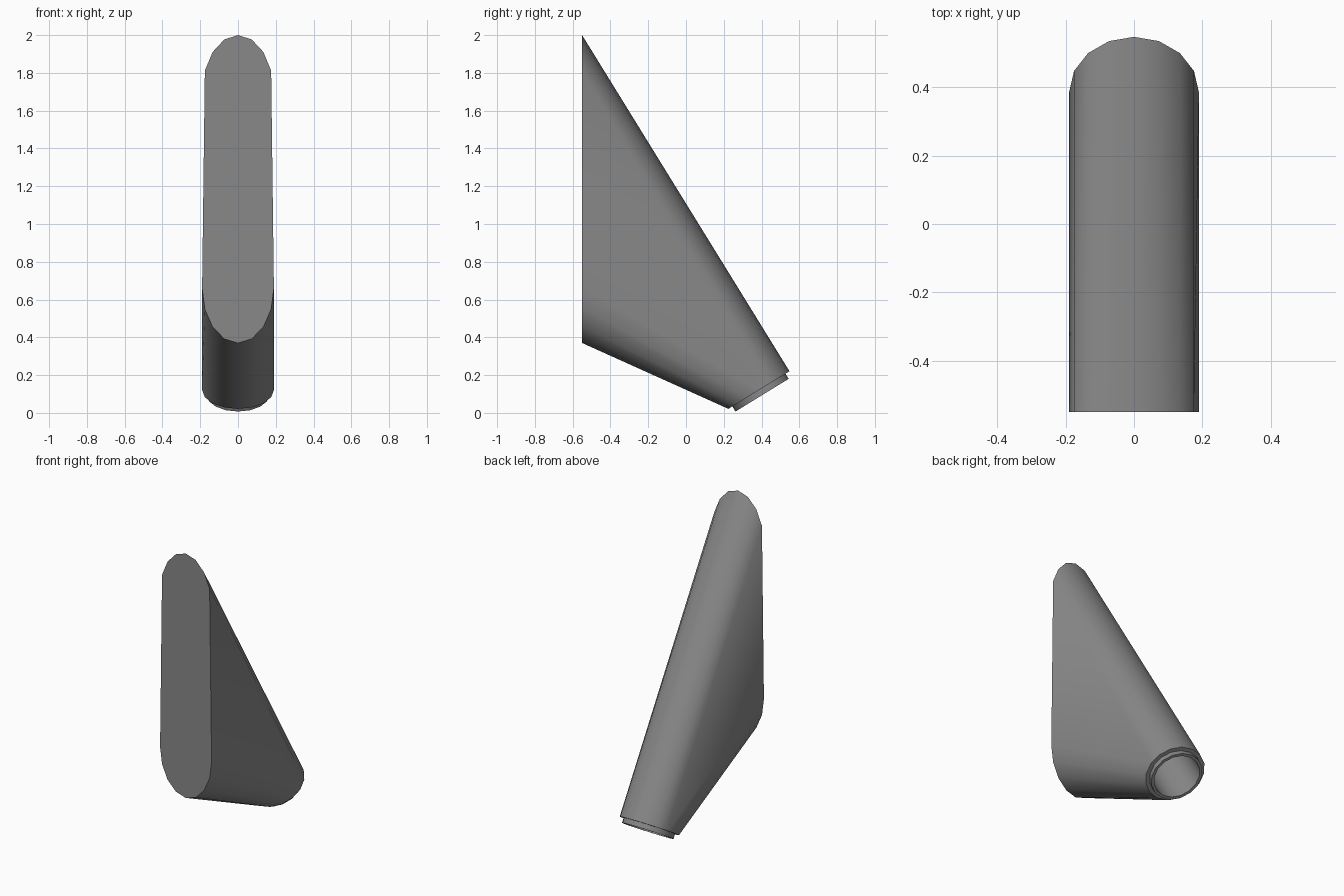
import bpy, bmesh, math
from mathutils import Vector

if "Cube" in bpy.data.objects:
    bpy.data.objects.remove(bpy.data.objects["Cube"])

N = 16                                   # sides of the tube
R = 0.19                                 # tube radius
FRONT_Y = -0.55
MOUTH = Vector((0, 0.386, 0.121))        # centre of the tube's lower end
UP = Vector((0, 0.852, 0.524))           # in-plane direction of the slanted mouth
AXIS = Vector((0, 0.524, -0.852))        # tube axis, pointing out of the mouth

grey = bpy.data.materials.new("mid_grey")
grey.diffuse_color = (0.25, 0.25, 0.25, 1)
grey.use_nodes = True
grey.node_tree.nodes["Principled BSDF"].inputs["Base Color"].default_value = grey.diffuse_color


def ring(bm, radius, offset):
    """Circle of vertices square to the tube axis."""
    out = []
    for i in range(N):
        a = 2 * math.pi * i / N
        p = MOUTH + AXIS * offset + UP * (radius * math.cos(a))
        p.x = radius * math.sin(a)
        out.append(bm.verts.new(p))
    return out


def front_outline(bm):
    """Long rounded slot; the side vertices belong to the lower arc."""
    out = []
    for i in range(N):
        a = 2 * math.pi * i / N
        c = math.cos(a)
        z = 2.0 - 0.305 * (1 - c) if c > 0.01 else 0.37 + 0.29 * (1 + c)
        out.append(bm.verts.new((R * math.sin(a), FRONT_Y, z)))
    return out


def bridge(bm, a, b):
    for i in range(N):
        j = (i + 1) % N
        bm.faces.new((a[i], a[j], b[j], b[i]))


def finish(name, bm):
    bmesh.ops.recalc_face_normals(bm, faces=bm.faces)
    mesh = bpy.data.meshes.new(name)
    bm.to_mesh(mesh)
    bm.free()
    mesh.materials.append(grey)
    ob = bpy.data.objects.new(name, mesh)
    bpy.context.collection.objects.link(ob)
    bpy.ops.object.select_all(action='DESELECT')
    ob.select_set(True)
    bpy.context.view_layer.objects.active = ob
    bpy.ops.object.shade_smooth_by_angle(angle=math.radians(35))


# One closed skin: flat front, flared body, stepped collar, blind bore
bm = bmesh.new()
loops = [front_outline(bm),
         ring(bm, R, 0.0),
         ring(bm, 0.165, 0.0),
         ring(bm, 0.165, 0.032),
         ring(bm, 0.147, 0.032),
         ring(bm, 0.147, -0.4)]
for a, b in zip(loops, loops[1:]):
    bridge(bm, a, b)
bm.faces.new(loops[0])
bm.faces.new(loops[-1])
finish("flared_spout", bm)
